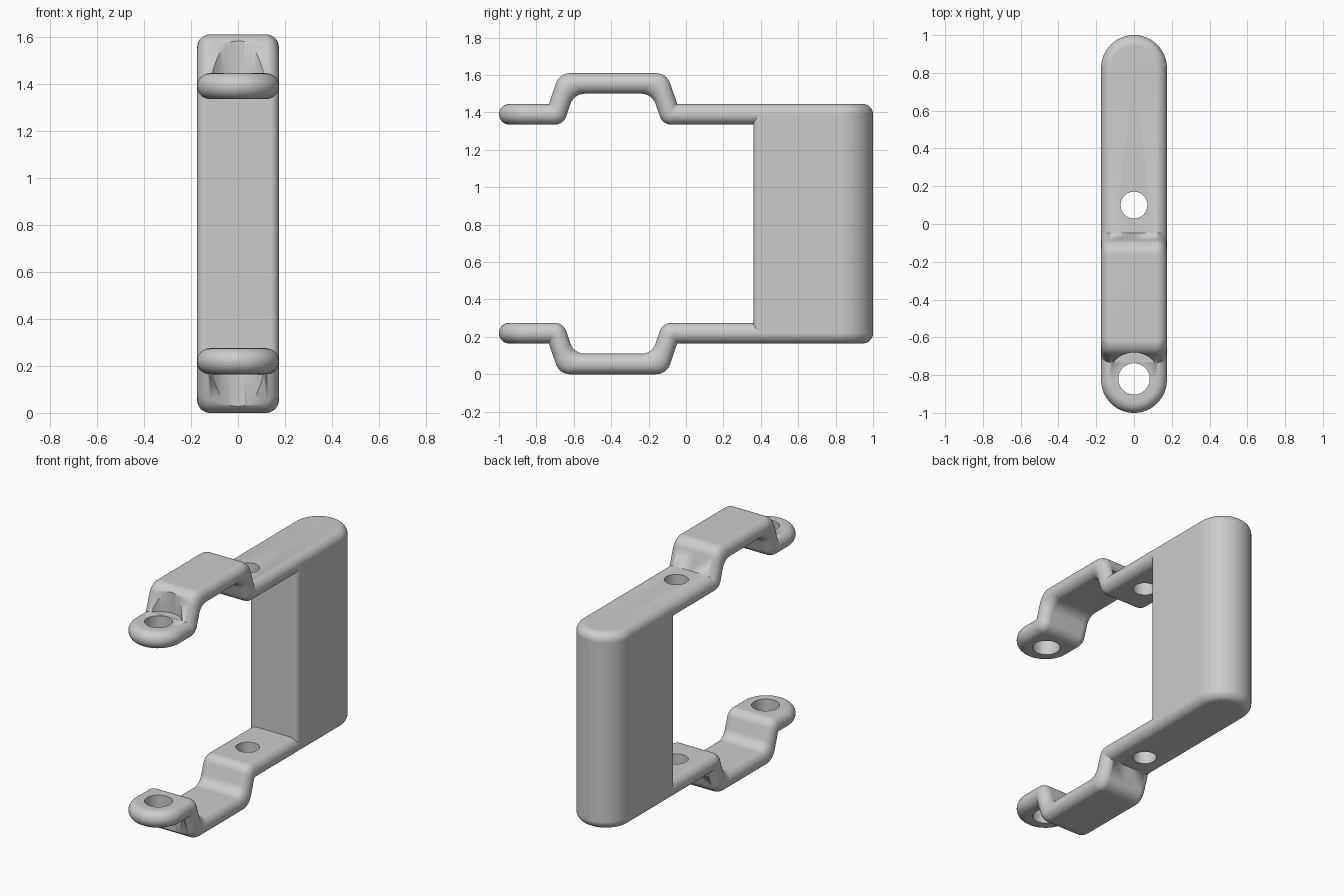
import bpy, bmesh, math
from mathutils import Vector, Matrix

if "Cube" in bpy.data.objects:
    bpy.data.objects.remove(bpy.data.objects["Cube"])

HEIGHT = 1.61                  # overall height
HALF_W = 0.174                 # half width of strap and column
EDGE = 0.055                   # half strap thickness, also edge rounding
TOP = 1.445                    # upper face of the flat strap
MID = TOP - EDGE
CAP = 1 - HALF_W               # centre of the rounded ends
HUMP_Y = -0.39                 # centre of the raised hump
HOLE_Y = -0.82

grey = bpy.data.materials.new("light_grey")
grey.use_nodes = True
colour = (0.6, 0.6, 0.6, 1)
grey.diffuse_color = colour
grey.node_tree.nodes["Principled BSDF"].inputs["Base Color"].default_value = colour


def make_object(name, bm):
    bmesh.ops.remove_doubles(bm, verts=bm.verts[:], dist=1e-5)
    bmesh.ops.recalc_face_normals(bm, faces=bm.faces[:])
    mesh = bpy.data.meshes.new(name)
    bm.to_mesh(mesh)
    bm.free()
    mesh.materials.append(grey)
    obj = bpy.data.objects.new(name, mesh)
    bpy.context.collection.objects.link(obj)
    return obj


def fillet(prev, corner, nxt, radius, steps=8):
    """Points of a rounded corner."""
    a, b = (prev - corner).normalized(), (nxt - corner).normalized()
    half = a.angle(b) / 2
    centre = corner + (a + b).normalized() * radius / math.sin(half)
    start = corner + a * radius / math.tan(half) - centre
    sweep = math.pi - 2 * half
    sign = 1 if a.x * b.y - a.y * b.x < 0 else -1
    pts = []
    for i in range(steps + 1):
        t = sign * sweep * i / steps
        c, s = math.cos(t), math.sin(t)
        pts.append(centre + Vector((c * start.x - s * start.y, s * start.x + c * start.y)))
    return pts


def hump_line(level, foot, crown, foot_radius):
    """Side outline of one strap face: flat, up over the hump, flat again."""
    rise = HEIGHT - TOP
    corners = [(-CAP, level), (HUMP_Y - foot, level), (HUMP_Y - crown, level + rise),
               (HUMP_Y + crown, level + rise), (HUMP_Y + foot, level), (CAP, level)]
    corners = [Vector(c) for c in corners]
    radii = [foot_radius, 0.08, 0.08, foot_radius]
    line = [corners[0]]
    for i, radius in enumerate(radii, 1):
        line += fillet(corners[i - 1], corners[i], corners[i + 1], radius)
    return line + [corners[-1]]


def build_strap(name):
    # Cross-section as (across, up) pairs with fully rounded edges
    arc = [math.pi / 2 - math.pi * i / 16 for i in range(17)]
    side = [(HALF_W - EDGE + EDGE * math.cos(a), math.sin(a)) for a in arc]
    section = [(0, 1)] + side + [(0, -1)] + [(-x, v) for x, v in reversed(side)]

    # Stations: centre, half-thickness vector, turn of the round end
    upper = hump_line(TOP, 0.343, 0.287, 0)
    lower = hump_line(TOP - 2 * EDGE, 0.265, 0.209, 0.065)
    stations = [((t + b) / 2, (t - b) / 2, 0) for t, b in zip(upper, lower)]
    turns = [math.pi / 2 * i / 16 for i in range(1, 17)]
    up = Vector((0, EDGE))
    front = [(Vector((-CAP, MID)), up, -t) for t in reversed(turns)]
    back = [(Vector((CAP, MID)), up, t) for t in turns]

    bm = bmesh.new()
    rings = []
    for c, u, t in front + stations + back:
        rings.append([bm.verts.new((x * math.cos(t),
                                    c.x + u.x * v + abs(x) * math.sin(t),
                                    c.y + u.y * v)) for x, v in section])
    n = len(section)
    for r0, r1 in zip(rings, rings[1:]):
        for j in range(n):
            k = (j + 1) % n
            bm.faces.new((r0[j], r0[k], r1[k], r1[j]))
    return make_object(name, bm)


def cut_cylinder(obj, y, radius, z0, z1):
    """Cut a vertical round hole."""
    bm = bmesh.new()
    bmesh.ops.create_cone(bm, cap_ends=True, segments=64, radius1=radius, radius2=radius,
                          depth=z1 - z0, matrix=Matrix.Translation((0, y, (z0 + z1) / 2)))
    cutter = make_object("cutter", bm)
    cutter.hide_render = True
    mod = obj.modifiers.new("hole", 'BOOLEAN')
    mod.operation, mod.solver, mod.object = 'DIFFERENCE', 'EXACT', cutter
    graph = bpy.context.evaluated_depsgraph_get()
    mesh = bpy.data.meshes.new_from_object(obj.evaluated_get(graph))
    obj.modifiers.clear()
    obj.data = mesh
    bpy.data.objects.remove(cutter)


# Upper strap with screw holes and screw-head clearance in the hump
upper_strap = build_strap("upper_strap")
cut_cylinder(upper_strap, HOLE_Y, 0.14, TOP + 0.001, HEIGHT + 0.2)
cut_cylinder(upper_strap, HOLE_Y, 0.083, 1.2, HEIGHT + 0.2)
cut_cylinder(upper_strap, 0.1, 0.071, 1.2, HEIGHT + 0.2)

# Lower strap is the upper one mirrored in height
mesh = upper_strap.data.copy()
mesh.transform(Matrix.Translation((0, 0, HEIGHT)) @ Matrix.Diagonal((1, 1, -1, 1)))
mesh.flip_normals()
lower_strap = bpy.data.objects.new("lower_strap", mesh)
bpy.context.collection.objects.link(lower_strap)

# Column: round at the back, softened corners at the front
ROUND, FRONT = 0.035, 0.36
outline = [(HALF_W * math.cos(math.pi * i / 32), CAP + HALF_W * math.sin(math.pi * i / 32))
           for i in range(33)]
corner = [(HALF_W - ROUND + ROUND * math.cos(a), FRONT + ROUND - ROUND * math.sin(a))
          for a in [math.pi / 2 * i / 8 for i in range(9)]]
outline += [(-x, y) for x, y in corner] + list(reversed(corner))
bm = bmesh.new()
base = bm.faces.new([bm.verts.new((x, y, HEIGHT - MID)) for x, y in outline])
new = bmesh.ops.extrude_face_region(bm, geom=[base])["geom"]
bmesh.ops.translate(bm, vec=(0, 0, 2 * MID - HEIGHT),
                    verts=[g for g in new if isinstance(g, bmesh.types.BMVert)])
column = make_object("column", bm)

# Smooth shading with crisp creases
bpy.ops.object.select_all(action='DESELECT')
for obj in (upper_strap, lower_strap, column):
    obj.select_set(True)
    bpy.context.view_layer.objects.active = obj
bpy.ops.object.shade_smooth_by_angle(angle=math.radians(35))
for obj in (upper_strap, lower_strap, column):
    weighted = obj.modifiers.new("even_shading", 'WEIGHTED_NORMAL')
    weighted.keep_sharp = True
